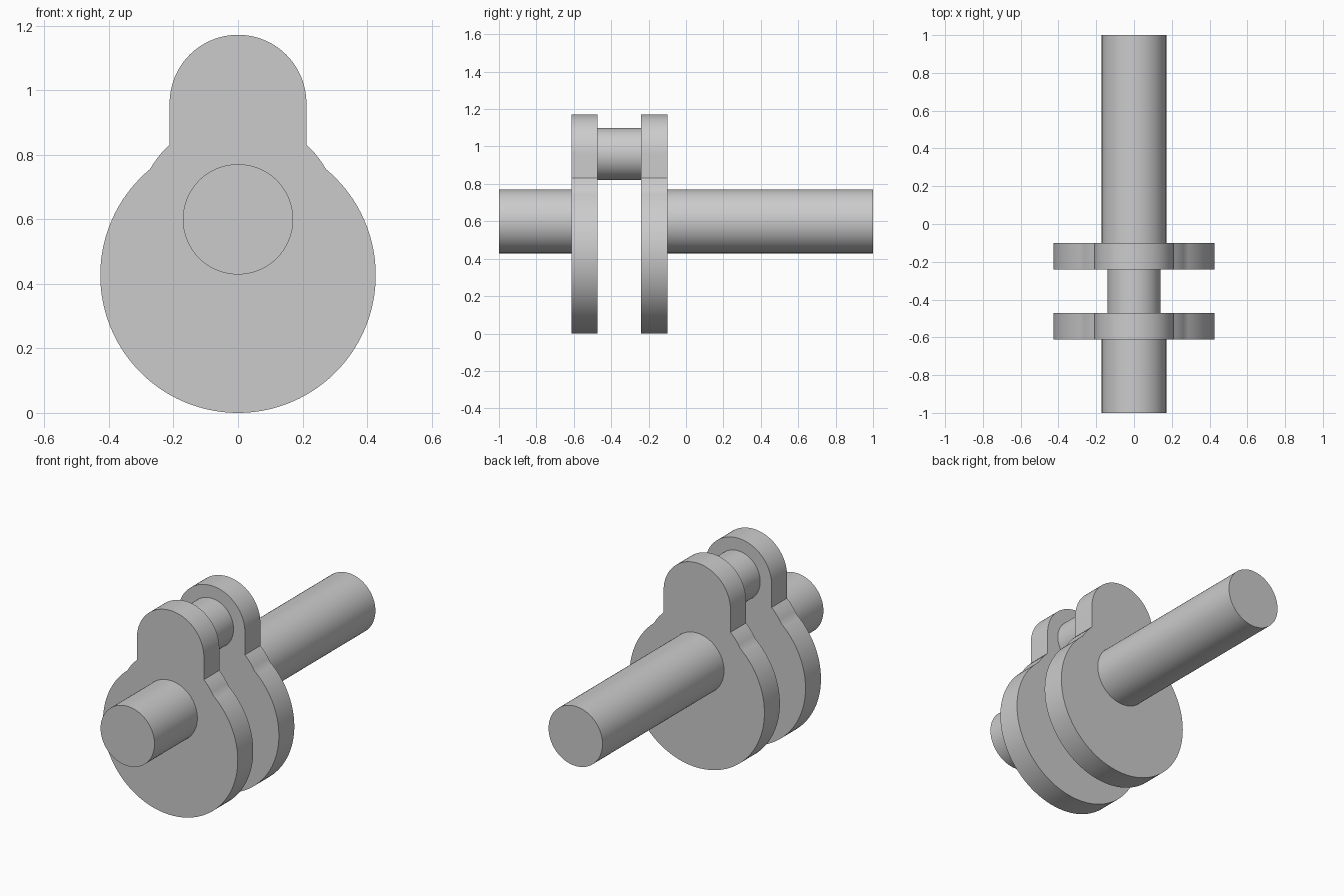
import bpy, bmesh, math

if "Cube" in bpy.data.objects:
    bpy.data.objects.remove(bpy.data.objects["Cube"])

AXIS_Z, PIN_Z, WEIGHT_Z = 0.60, 0.96, 0.427      # shaft, crank pin and counterweight centres
SHAFT_R, PIN_R, WEIGHT_R, HUB_R, ARM_R = 0.171, 0.14, 0.427, 0.314, 0.212

steel = bpy.data.materials.new("steel grey")
steel.diffuse_color = (0.6, 0.6, 0.6, 1)
steel.use_nodes = True
steel.node_tree.nodes["Principled BSDF"].inputs["Base Color"].default_value = steel.diffuse_color


def extrude(name, profile, y0, y1):
    """Extrude an x-z outline along y into a solid with crisp rims."""
    bm = bmesh.new()
    face = bm.faces.new([bm.verts.new((x, y0, z)) for x, z in profile])
    out = bmesh.ops.extrude_face_region(bm, geom=[face])
    verts = [v for v in out["geom"] if isinstance(v, bmesh.types.BMVert)]
    bmesh.ops.translate(bm, verts=verts, vec=(0, y1 - y0, 0))
    bmesh.ops.recalc_face_normals(bm, faces=bm.faces)
    mesh = bpy.data.meshes.new(name)
    bm.to_mesh(mesh)
    bm.free()
    mesh.materials.append(steel)
    obj = bpy.data.objects.new(name, mesh)
    bpy.context.collection.objects.link(obj)
    bpy.ops.object.select_all(action='DESELECT')
    obj.select_set(True)
    bpy.context.view_layer.objects.active = obj
    bpy.ops.object.shade_smooth_by_angle(angle=math.radians(30))
    return obj


def arc(cz, r, a0, a1, n):
    """Points on a circle centred on x = 0, angles measured from +x."""
    angles = [a0 + (a1 - a0) * i / n for i in range(n + 1)]
    return [(r * math.cos(a), cz + r * math.sin(a)) for a in angles]


# Web outline: counterweight disc, hub disc and straight arm with a round top
d = AXIS_Z - WEIGHT_Z
meet_z = WEIGHT_Z + (WEIGHT_R**2 - HUB_R**2 + d * d) / (2 * d)
weight_end = math.asin((meet_z - WEIGHT_Z) / WEIGHT_R)
hub_start = math.asin((meet_z - AXIS_Z) / HUB_R)
hub_end = math.acos(ARM_R / HUB_R)
right = (arc(WEIGHT_Z, WEIGHT_R, -math.pi / 2, weight_end, 48)
         + arc(AXIS_Z, HUB_R, hub_start, hub_end, 5)[1:]
         + arc(PIN_Z, ARM_R, 0, math.pi / 2, 24))
web = right + [(-x, z) for x, z in reversed(right[1:-1])]

for name, y0 in (("front_web", -0.612), ("rear_web", -0.24)):
    extrude(name, web, y0, y0 + 0.14)

# Round shafts and the crank pin between the webs
for name, cz, r, y0, y1 in (("front_shaft", AXIS_Z, SHAFT_R, -1, -0.612),
                            ("rear_shaft", AXIS_Z, SHAFT_R, -0.10, 1),
                            ("crank_pin", PIN_Z, PIN_R, -0.472, -0.24)):
    extrude(name, arc(cz, r, 0, math.tau, 72)[:-1], y0, y1)
